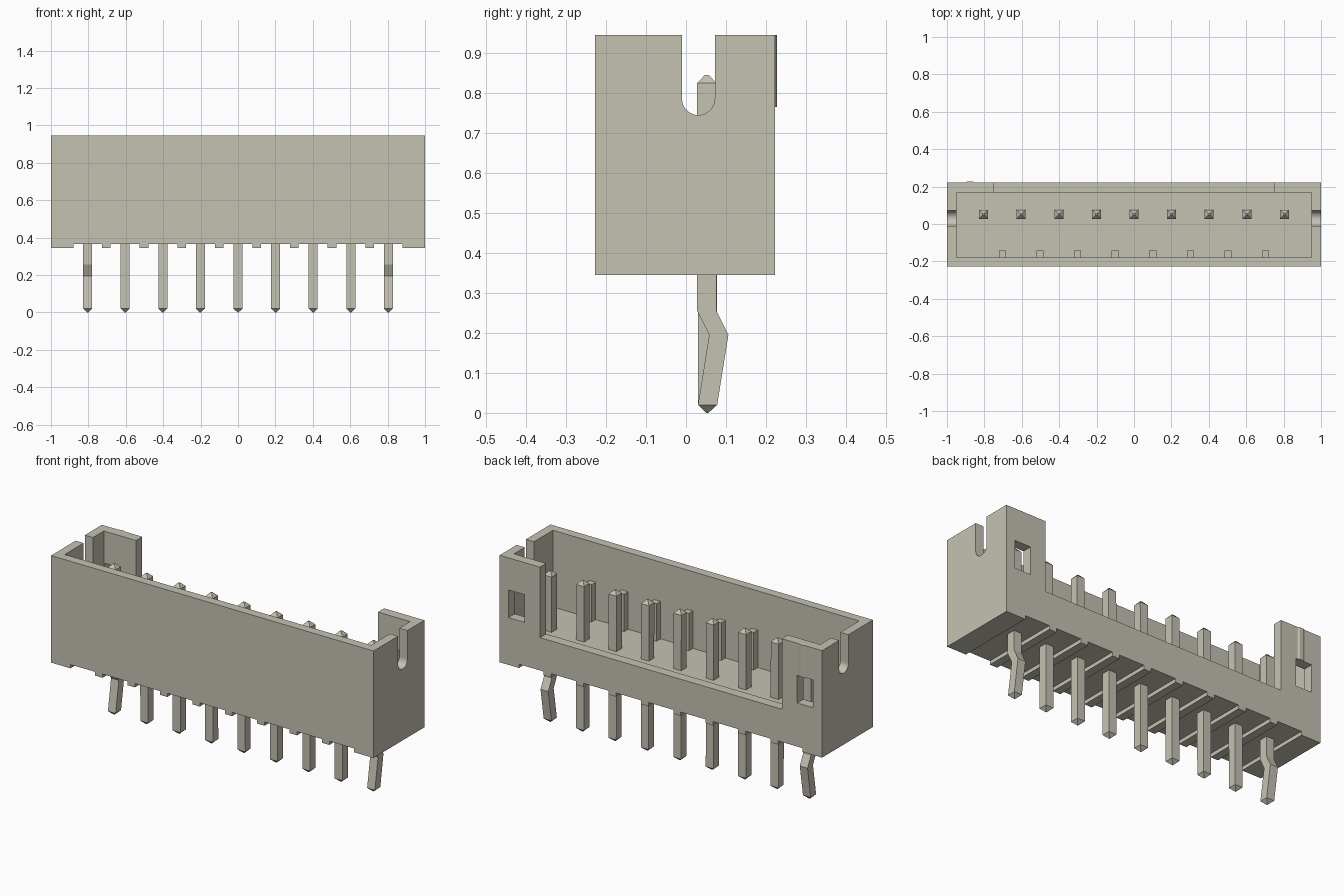
import bpy
import bmesh
import math
from mathutils import Vector

cube = bpy.data.objects.get("Cube")
if cube:
    bpy.data.objects.remove(cube, do_unlink=True)

plastic = bpy.data.materials.new("warm_grey")
plastic.use_nodes = True
COLOUR = (0.56, 0.54, 0.45, 1)
plastic.diffuse_color = COLOUR
plastic.node_tree.nodes["Principled BSDF"].inputs["Base Color"].default_value = COLOUR


def finish(name, bm):
    bmesh.ops.recalc_face_normals(bm, faces=bm.faces[:])
    mesh = bpy.data.meshes.new(name)
    bm.to_mesh(mesh)
    bm.free()
    mesh.materials.append(plastic)
    obj = bpy.data.objects.new(name, mesh)
    bpy.context.collection.objects.link(obj)
    return obj


def loft(name, rings):
    """Skin a stack of equal rings and cap both ends."""
    bm = bmesh.new()
    loops = [[bm.verts.new(p) for p in ring] for ring in rings]
    for a, b in zip(loops, loops[1:]):
        for i in range(len(a)):
            j = (i + 1) % len(a)
            bm.faces.new((a[i], a[j], b[j], b[i]))
    bm.faces.new(loops[0])
    bm.faces.new(loops[-1])
    return finish(name, bm)


def square(x, y, z, hx, hy):
    return [Vector((x + sx * hx, y + sy * hy, z))
            for sx, sy in ((-1, -1), (1, -1), (1, 1), (-1, 1))]


def box(name, x0, x1, y0, y1, z0, z1):
    return loft(name, [square((x0 + x1) / 2, (y0 + y1) / 2, z,
                              (x1 - x0) / 2, (y1 - y0) / 2) for z in (z0, z1)])


def cut(target, cutter):
    mod = target.modifiers.new("cut", "BOOLEAN")
    mod.operation = "DIFFERENCE"
    mod.solver = "EXACT"
    mod.object = cutter
    bpy.context.view_layer.objects.active = target
    bpy.ops.object.modifier_apply(modifier=mod.name)
    bpy.data.objects.remove(cutter, do_unlink=True)


PITCH = 0.201
PINS = [(i - 4) * PITCH for i in range(9)]
GAPS = [(i - 3.5) * PITCH for i in range(8)]
FLOOR = 0.515

# Open shell with a lowered middle of the back wall
housing = box("housing", -1, 1, -0.228, 0.223, 0.345, 0.945)
cut(housing, box("cavity", -0.95, 0.95, -0.178, 0.168, FLOOR, 1.1))
cut(housing, box("back_opening", -0.75, 0.75, 0.1, 0.3, 0.55, 1.1))

# Round-bottomed slot through both end walls
slot = [(-0.01, 1.1)]
for i in range(17):
    a = math.pi * (1 + i / 16)
    slot.append((0.031 + 0.041 * math.cos(a), 0.786 + 0.041 * math.sin(a)))
slot.append((0.072, 1.1))
cut(housing, loft("end_slot", [[Vector((x, y, z)) for y, z in slot]
                               for x in (-1.2, 1.2)]))

# Latch windows in the back corners
for x in (-0.895, 0.895):
    cut(housing, box("window", x - 0.05, x + 0.05, 0.1, 0.3, 0.61, 0.765))

# Underside grooves, leaving narrow feet between the pins
edges = [-0.88] + [g + s * 0.023 for g in GAPS for s in (-1, 1)] + [0.88]
for a, b in zip(edges[::2], edges[1::2]):
    cut(housing, box("groove", a, b, -0.3, 0.3, 0.3, 0.366))

# Guide ribs on the inside of the front wall
for i, x in enumerate(GAPS):
    box(f"guide_rib_{i + 1}", x - 0.019, x + 0.019, -0.19, -0.142, FLOOR - 0.01, 0.725)

# Slim raised mark above one window
arc = [(-0.022, 0.215), (-0.022, 0.223), (-0.01, 0.228),
       (0.01, 0.228), (0.022, 0.223), (0.022, 0.215)]
loft("position_mark", [[Vector((x - 0.877, y, z)) for x, y in arc]
                       for z in (0.765, 0.945)])

# Square pins with pointed tips; the outer two are kinked
for i, x in enumerate(PINS):
    path = [(0.054, 0.02)]
    if i in (0, 8):
        path += [(0.082, 0.195), (0.052, 0.255)]
    path.append((0.052, 0.825))
    rings = [square(x, 0.053, 0, 0.003, 0.003)]
    rings += [square(x, y, z, 0.024, 0.024) for y, z in path]
    rings.append(square(x, 0.052, 0.845, 0.005, 0.005))
    loft(f"pin_{i + 1}", rings)
